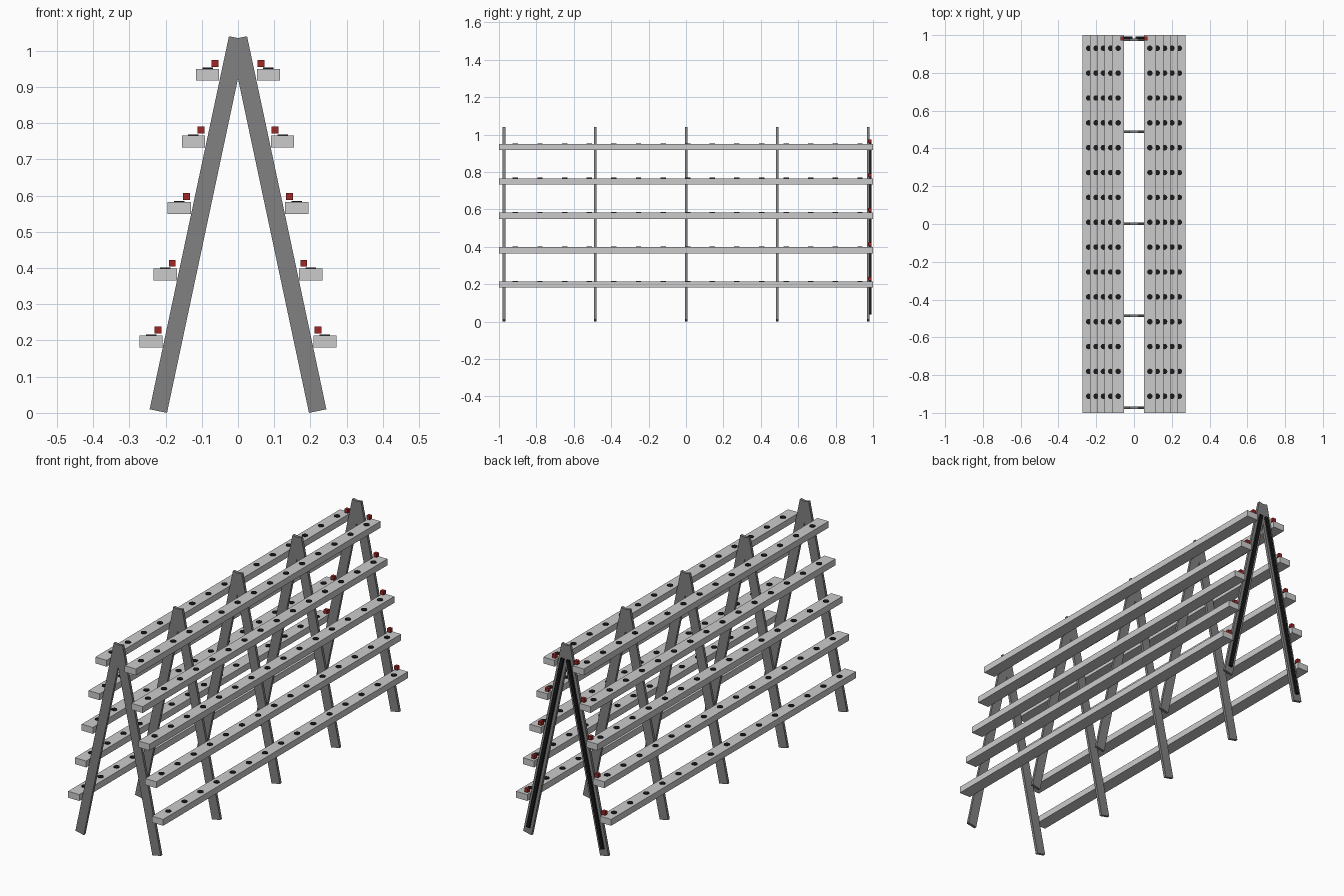
import bpy, bmesh, math
from mathutils import Matrix, Vector

if "Cube" in bpy.data.objects:
    bpy.data.objects.remove(bpy.data.objects["Cube"])

def material(name, color):
    m = bpy.data.materials.new(name)
    m.diffuse_color = color
    m.use_nodes = True
    m.node_tree.nodes["Principled BSDF"].inputs["Base Color"].default_value = m.diffuse_color
    return m

black = material("black", (0.01, 0.01, 0.01, 1))
red = material("red", (0.35, 0.02, 0.02, 1))
dark_grey = material("dark_grey", (0.22, 0.22, 0.22, 1))

def finish(name, bm, mat=None):
    bmesh.ops.recalc_face_normals(bm, faces=bm.faces)
    me = bpy.data.meshes.new(name)
    bm.to_mesh(me)
    bm.free()
    ob = bpy.data.objects.new(name, me)
    bpy.context.collection.objects.link(ob)
    if mat:
        me.materials.append(mat)
    return ob

def add_box(bm, center, size, tilt=0.0):
    mat = (Matrix.Translation(center) @ Matrix.Rotation(tilt, 4, 'Y')
           @ Matrix.Diagonal((*size, 1)))
    bmesh.ops.create_cube(bm, size=1, matrix=mat)

# A-frames: one outline extruded along y
half = [(-0.025, 1.04), (-0.244, 0.01), (-0.196, 0.0)]
outline = half + [(0, 0.923)] + [(-x, z) for x, z in reversed(half)] + [(0, 1.035)]
frame_ys = [-0.973 + 0.487 * i for i in range(5)]
for i, y in enumerate(frame_ys):
    bm = bmesh.new()
    face = bm.faces.new([bm.verts.new((x, y - 0.007, z)) for x, z in outline])
    ext = bmesh.ops.extrude_face_region(bm, geom=[face])
    verts = [g for g in ext["geom"] if isinstance(g, bmesh.types.BMVert)]
    bmesh.ops.translate(bm, verts=verts, vec=(0, 0.014, 0))
    finish(f"a_frame_{i + 1}", bm, dark_grey)

tilt = math.atan2(0.219, 1.03)
for side, label in ((-1, "left"), (1, "right")):
    caps = bmesh.new()
    for row in range(5):
        x = side * (0.084 + 0.039 * row)
        top = 0.950 - 0.184 * row
        # Long rail
        bm = bmesh.new()
        add_box(bm, (x, 0, top - 0.0165), (0.064, 2.0, 0.033))
        finish(f"{label}_rail_{row + 1}", bm)
        # Planting holes as thin dark discs
        bm = bmesh.new()
        for k in range(15):
            bmesh.ops.create_cone(
                bm, cap_ends=True, segments=16, radius1=0.0145, radius2=0.0145,
                depth=0.006,
                matrix=Matrix.Translation((x, -0.912 + 0.1316 * k, top)))
        finish(f"{label}_holes_{row + 1}", bm, black)
        # Valve block at the back end of the rail
        add_box(caps, (side * (0.063 + 0.0395 * row), 0.982, 0.965 - 0.184 * row),
                (0.019, 0.019, 0.019))
    finish(f"{label}_valves", caps, red)
    # Supply strip down the back leg
    bm = bmesh.new()
    add_box(bm, (side * 0.114, 0.985, 0.502), (0.018, 0.014, 0.945), -side * tilt)
    finish(f"{label}_supply_strip", bm, black)
